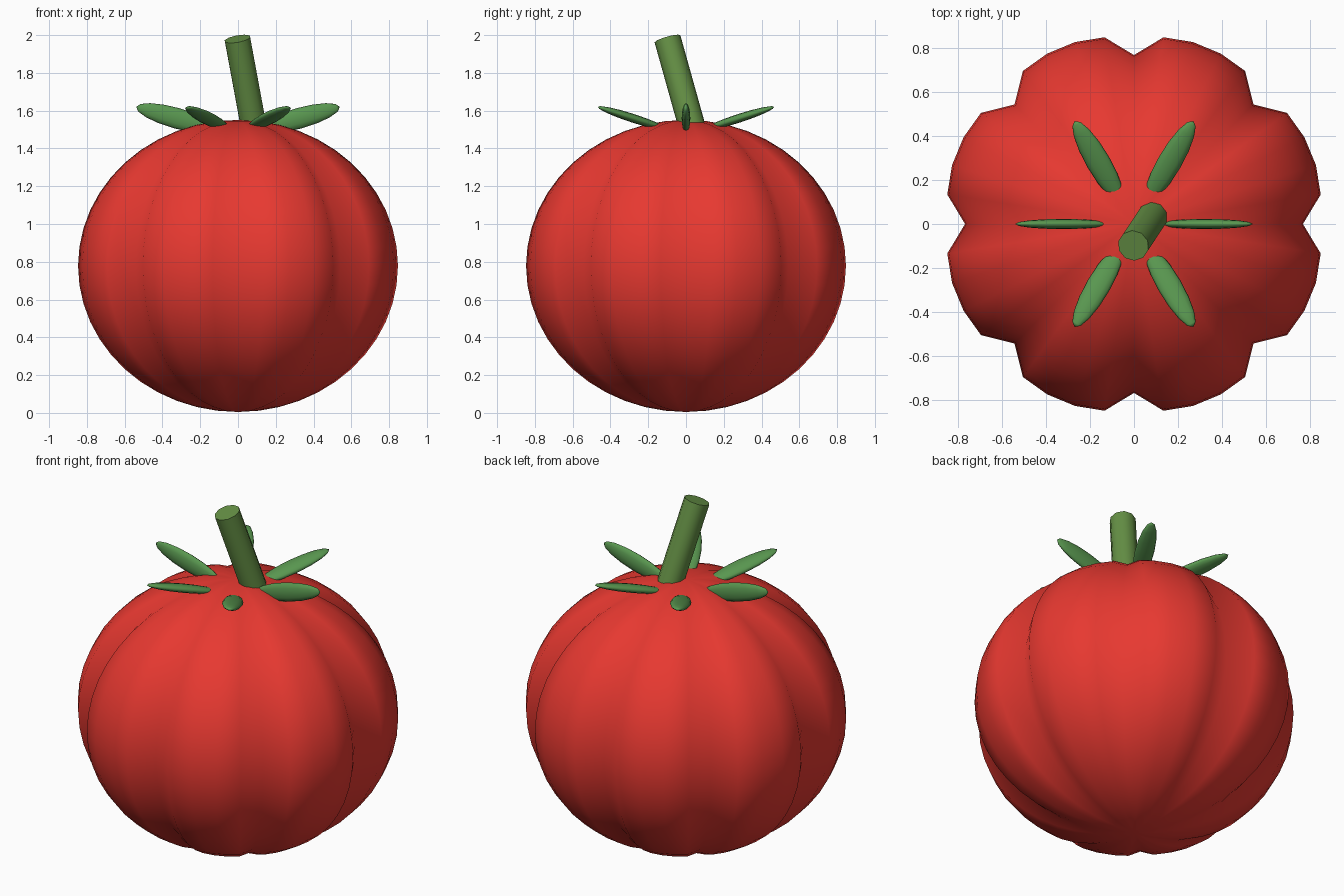
import bpy, math
from mathutils import Vector, Matrix

if "Cube" in bpy.data.objects:
    bpy.data.objects.remove(bpy.data.objects["Cube"])


def material(name, rgb):
    m = bpy.data.materials.new(name)
    m.diffuse_color = (*rgb, 1)
    m.use_nodes = True
    m.node_tree.nodes["Principled BSDF"].inputs["Base Color"].default_value = m.diffuse_color
    return m


RED = material("red_skin", (0.80, 0.04, 0.03))
STEM = material("stem_green", (0.13, 0.28, 0.06))
LEAF = material("leaf_green", (0.10, 0.31, 0.08))


def finish(name, mat):
    ob = bpy.context.object
    ob.name = name
    ob.data.materials.append(mat)
    return ob


# Body: flattened sphere with eight sharp vertical grooves
SEGS, RIBS = 40, 8
bpy.ops.mesh.primitive_uv_sphere_add(segments=SEGS, ring_count=24, radius=1)
body = finish("body", RED)
for v in body.data.vertices:
    a = math.atan2(v.co.y, v.co.x)
    wave = abs(math.sin(a * RIBS / 2))
    r = 0.766 + 0.101 * min(1.0, wave / 0.65)
    v.co = (v.co.x * r, v.co.y * r, 0.778 + 0.773 * v.co.z)
bpy.ops.object.shade_smooth()

# Stem: leaning cylinder
base, tip = Vector((0.095, 0.05, 1.45)), Vector((-0.003, -0.098, 1.98))
axis = tip - base
bpy.ops.mesh.primitive_cylinder_add(vertices=10, radius=0.071, depth=axis.length)
stem = finish("stem", STEM)
stem.data.transform(Matrix.Translation((base + tip) / 2)
                    @ axis.to_track_quat('Z', 'Y').to_matrix().to_4x4())
bpy.ops.object.shade_smooth_by_angle(angle=math.radians(45))

# Sepals: six flattened ellipsoids rising outward, each with its own twist
for i in range(6):
    a = i * math.pi / 3
    d = Vector((math.cos(a), math.sin(a), 0.28)).normalized()
    if i % 3 == 0:
        n = Vector((0, 1, 0))                      # side sepals stand on edge
    else:
        n = Vector((0, -d.z, d.y)).normalized()    # others lie nearly flat
        if n.z < 0:
            n.negate()
    w = n.cross(d)
    bpy.ops.mesh.primitive_uv_sphere_add(segments=12, ring_count=8, radius=1)
    leaf = finish(f"sepal_{i + 1}", LEAF)
    rot = Matrix((w, n, d)).transposed().to_4x4()
    centre = Vector((0.325 * math.cos(a), 0.325 * math.sin(a), 1.56))
    leaf.data.transform(Matrix.Translation(centre) @ rot
                        @ Matrix.Diagonal((0.055, 0.023, 0.222, 1)))
    bpy.ops.object.shade_smooth()
